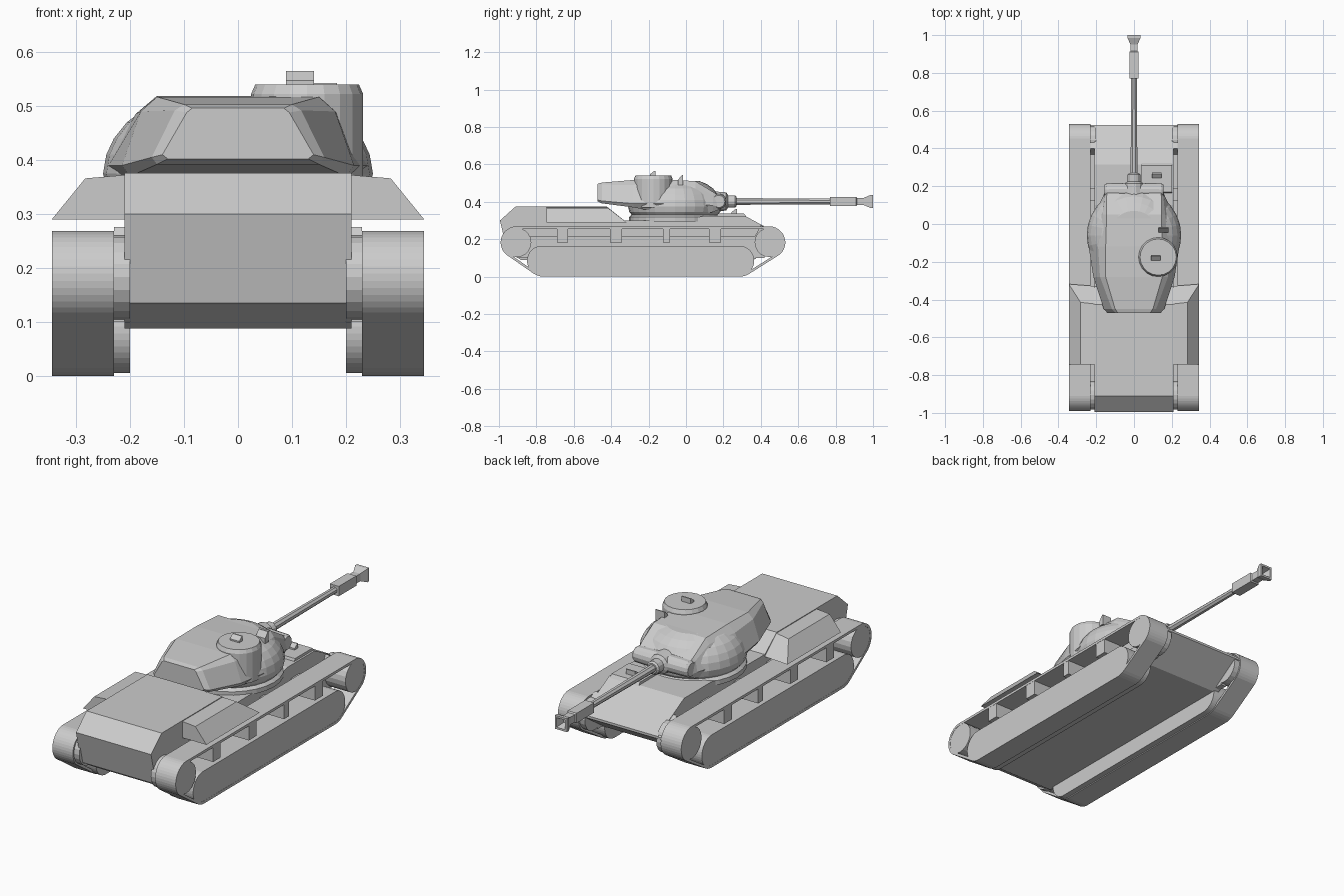
import bpy, bmesh
from math import sin, cos, pi, tau
from mathutils import Vector

if "Cube" in bpy.data.objects:
    bpy.data.objects.remove(bpy.data.objects["Cube"])


def finish(name, bm):
    bmesh.ops.recalc_face_normals(bm, faces=bm.faces)
    me = bpy.data.meshes.new(name)
    bm.to_mesh(me)
    bm.free()
    ob = bpy.data.objects.new(name, me)
    bpy.context.collection.objects.link(ob)
    return ob


def loft(name, rings, cap=True, closed=False):
    """Bridge rings of equal vertex count."""
    bm = bmesh.new()
    rows = [[bm.verts.new(p) for p in r] for r in rings]
    n = len(rows[0])
    pairs = list(zip(rows, rows[1:])) + ([(rows[-1], rows[0])] if closed else [])
    for a, b in pairs:
        for i in range(n):
            j = (i + 1) % n
            bm.faces.new((a[i], a[j], b[j], b[i]))
    if cap and not closed:
        bm.faces.new(rows[0])
        bm.faces.new(rows[-1])
    return finish(name, bm)


def prism(name, pts, x0, x1):
    """Extrude a (y, z) profile along x."""
    return loft(name, [[(x, y, z) for y, z in pts] for x in (x0, x1)])


def box(name, x0, x1, y0, y1, z0, z1):
    return prism(name, [(y0, z0), (y1, z0), (y1, z1), (y0, z1)], x0, x1)


def lathe(name, centre, axis, prof, n, phase=0.0, closed=False):
    """Revolve (distance, radius) pairs about an axis through centre."""
    c, a = Vector(centre), Vector(axis)
    u = Vector((1, 0, 0)) if abs(a.x) < 0.5 else Vector((0, 1, 0))
    v = a.cross(u)
    ang = [phase + tau * i / n for i in range(n)]
    rings = [[c + a * d + (u * cos(t) + v * sin(t)) * r for t in ang] for d, r in prof]
    return loft(name, rings, closed=closed)


def belt(circles, inset=0.0, n=40):
    """Outline of a belt stretched round (y, z, r) circles."""
    pts = []
    for i in range(n):
        t = tau * (i + 0.5) / n
        y, z, r = max(circles, key=lambda c: c[0] * cos(t) + c[1] * sin(t) + c[2])
        pts.append((y + (r - inset) * cos(t), z + (r - inset) * sin(t)))
    return pts


# Running gear, both sides
WHEELS = [(-0.905, 0.183, 0.086), (0.445, 0.183, 0.086)]
ROAD = [(-0.76, 0.1, 0.1), (0.285, 0.1, 0.1)]
for side, s in (("right", 1), ("left", -1)):
    xi, xo = 0.23 * s, 0.345 * s
    outer, inner = belt(WHEELS + ROAD), belt(WHEELS + ROAD, 0.013)
    loft(f"track_{side}", [[(x, y, z) for y, z in p] for x, p in
                           ((xi, outer), (xo, outer), (xo, inner), (xi, inner))], closed=True)
    for (y, z, r), end in zip(WHEELS, ("rear", "front")):
        lathe(f"{end}_wheel_{side}", (0.2 * s, y, z), (s, 0, 0),
              [(0, r - 0.008), (0.144, r - 0.008)], 20)
    prism(f"suspension_plate_{side}",
          belt([(-0.77, 0.085, 0.08), (0.285, 0.085, 0.08)]), 0.2 * s, 0.344 * s)
    for y0, y1 in ((-0.69, -0.63), (-0.405, -0.342), (-0.123, -0.085), (0.123, 0.187)):
        box(f"track_bracket_{side}", xi - 0.03 * s, 0.344 * s, y0, y1, 0.16 if y0 < -2 else 0.182, 0.258)
    # Wider lower hull wall behind the suspension
    box(f"hull_wall_{side}", 0.2 * s, xi, -0.9, 0.42, 0.1, 0.215)
    # Sloped side panel of the engine deck
    sec = [(0.19, 0.374), (0.283, 0.366), (0.345, 0.29), (0.19, 0.29)]
    fronts = [-0.425, -0.415, -0.318, -0.33]
    loft(f"deck_side_panel_{side}", [[(x * s, -0.745, z) for x, z in sec],
                                     [(x * s, y, z) for (x, z), y in zip(sec, fronts)]])

# Hull body and glacis
prism("hull", [(-0.91, 0.376), (-0.995, 0.3), (-0.955, 0.135), (-0.88, 0.088), (0.36, 0.088),
               (0.525, 0.2), (0.525, 0.212), (0.315, 0.325), (0.1, 0.325), (-0.02, 0.303),
               (-0.33, 0.3), (-0.425, 0.376)], -0.21, 0.21)
prism("nose_plate", [(0.525, 0.2), (0.525, 0.21), (0.4, 0.276), (0.36, 0.2), (0.36, 0.09)], -0.23, 0.23)
prism("rear_lower_plate", [(-0.957, 0.135), (-0.88, 0.1), (-0.8, 0.1), (-0.8, 0.135)], -0.23, 0.23)
prism("driver_hatch", [(0.16, 0.31), (0.33, 0.31), (0.31, 0.338), (0.17, 0.338)], 0.04, 0.2)

# Turret ring and round casting
C = (0, -0.06, 0)
lathe("turret_ring", C, (0, 0, 1), [(0.295, 0.245), (0.318, 0.245), (0.335, 0.225)], 28)
lathe("turret_dome", C, (0, 0, 1),
      [(0.325, 0.225), (0.345, 0.243), (0.375, 0.25), (0.41, 0.244), (0.44, 0.23),
       (0.47, 0.206), (0.495, 0.172), (0.512, 0.13)], 28)

# Turret roof and bustle: sections of (y, then half-width/height pairs from bottom to top)
SECTIONS = [
    (-0.472, (0.13, 0.402), (0.14, 0.41), (0.095, 0.488), (0.085, 0.496)),
    (-0.45, (0.15, 0.392), (0.16, 0.405), (0.117, 0.492), (0.1, 0.503)),
    (-0.28, (0.2, 0.37), (0.215, 0.39), (0.18, 0.49), (0.15, 0.517)),
    (-0.12, (0.2, 0.34), (0.24, 0.39), (0.19, 0.485), (0.15, 0.519)),
    (0.05, (0.19, 0.335), (0.21, 0.39), (0.165, 0.485), (0.145, 0.511)),
    (0.145, (0.15, 0.345), (0.165, 0.38), (0.155, 0.435), (0.145, 0.453)),
    (0.18, (0.14, 0.36), (0.15, 0.375), (0.145, 0.42), (0.14, 0.43)),
]
loft("turret_roof_and_bustle", [[(x, y, z) for x, z in p] + [(-x, y, z) for x, z in reversed(p)]
                                for y, *p in SECTIONS])

# Commander cupola with hatch and periscopes
lathe("cupola", (0.128, -0.175, 0), (0, 0, 1),
      [(0.37, 0.104), (0.522, 0.104), (0.54, 0.096)], 20)
for name, x, y, z, top in (("cupola_periscope", 0.115, -0.178, 0.53, 0.565),
                           ("roof_periscope", 0.157, -0.03, 0.49, 0.543),
                           ("driver_periscope", 0.12, 0.258, 0.33, 0.362)):
    prism(name, [(y - 0.014, z), (y + 0.014, z), (y + 0.014, top), (y + 0.008, top),
                 (y - 0.014, (z + top) / 2)], x - 0.026, x + 0.026)

# Gun mantlet, neck and barrel
Z = 0.402
lathe("mantlet", (-0.155, 0.175, Z), (1, 0, 0),
      [(0, 0.033), (0.01, 0.04), (0.12, 0.043), (0.19, 0.043), (0.3, 0.04), (0.31, 0.033)], 14)
lathe("mantlet_collar", (0, 0, Z), (0, 1, 0),
      [(0.15, 0.055), (0.215, 0.05), (0.225, 0.034), (0.262, 0.034), (0.27, 0.026)], 14)
lathe("gun_barrel", (0, 0, Z), (0, 1, 0), [(0.2, 0.02), (0.8, 0.016)], 8, pi / 8)
Q = 2 ** 0.5
lathe("muzzle_sleeve", (0, 0, Z), (0, 1, 0),
      [(0.77, 0.025 * Q), (0.91, 0.025 * Q), (0.915, 0.019 * Q), (0.955, 0.019 * Q)], 4, pi / 4)
lathe("muzzle_flare", (0, 0, Z), (0, 1, 0),
      [(0.95, 0.019 * Q), (0.985, 0.034 * Q), (1.0, 0.034 * Q), (1.0, 0.024 * Q),
       (0.96, 0.012 * Q)], 4, pi / 4)
